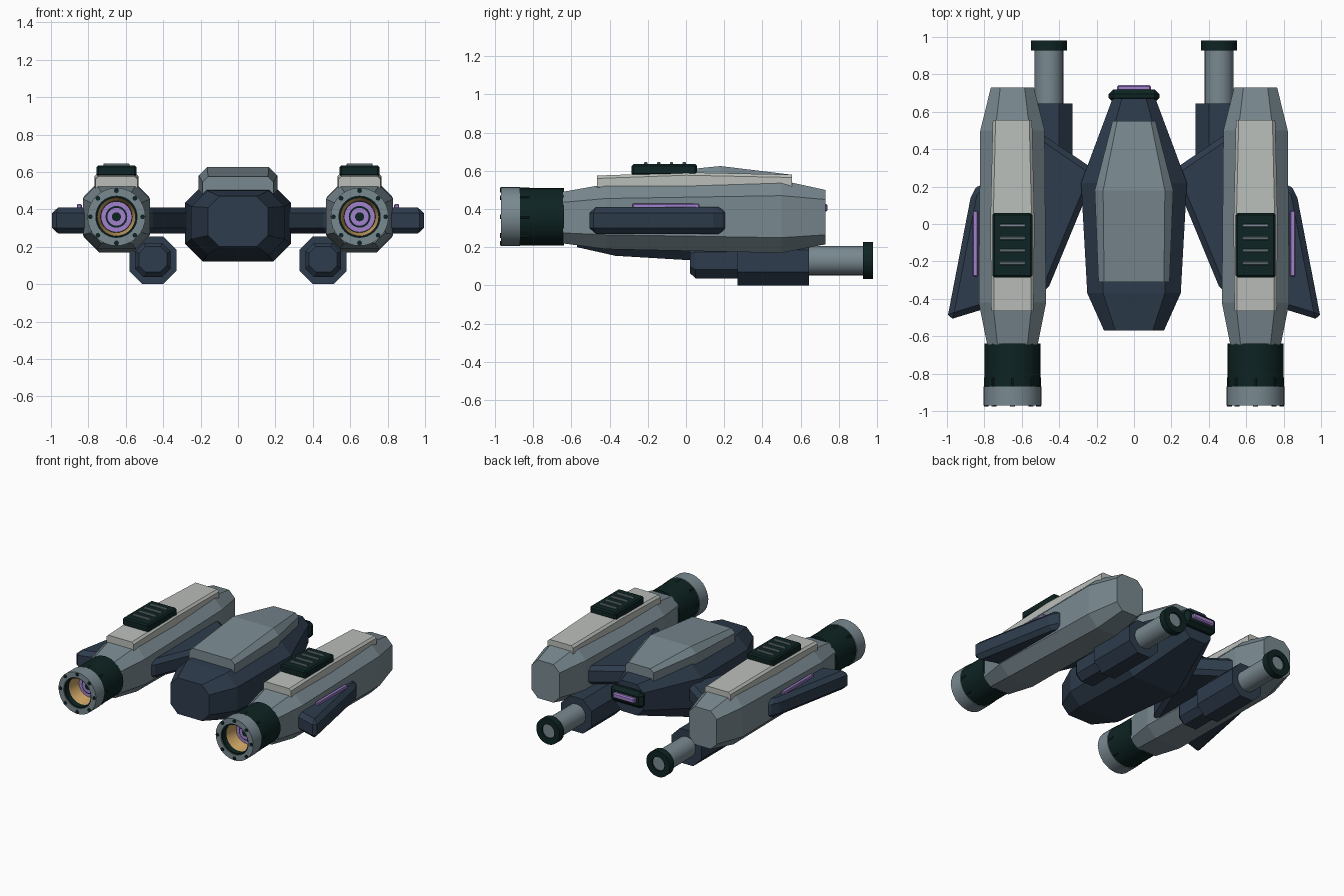
import bpy, bmesh
from math import sin, cos, pi

cube = bpy.data.objects.get("Cube")
if cube:
    bpy.data.objects.remove(cube)


def material(name, *rgb):
    m = bpy.data.materials.new(name)
    m.use_nodes = True
    m.diffuse_color = (*rgb, 1)
    m.node_tree.nodes["Principled BSDF"].inputs["Base Color"].default_value = (*rgb, 1)
    return m


GREY = material("blue grey", 0.19, 0.25, 0.28)
NAVY = material("navy", 0.027, 0.045, 0.074)
PALE = material("pale panel", 0.49, 0.515, 0.485)
DARK = material("dark green", 0.004, 0.017, 0.016)
PURPLE = material("purple glow", 0.36, 0.22, 0.61)
GOLD = material("gold", 0.61, 0.38, 0.13)


def add_object(name, bm, mat, smooth=False, bevel=0):
    bmesh.ops.recalc_face_normals(bm, faces=bm.faces)
    mesh = bpy.data.meshes.new(name)
    bm.to_mesh(mesh)
    bm.free()
    mesh.materials.append(mat)
    ob = bpy.data.objects.new(name, mesh)
    bpy.context.collection.objects.link(ob)
    if bevel:
        mod = ob.modifiers.new("bevel", "BEVEL")
        mod.width = bevel
        mod.segments = 1
    if smooth:
        bpy.ops.object.select_all(action="DESELECT")
        ob.select_set(True)
        bpy.context.view_layer.objects.active = ob
        bpy.ops.object.shade_smooth_by_angle(angle=pi / 6)
    return ob


def skin(name, rings, mat, caps=True, smooth=False, bevel=0):
    """Join rings of points into a tube, with optional end caps."""
    bm = bmesh.new()
    loops = [[bm.verts.new(p) for p in ring] for ring in rings]
    for a, b in zip(loops, loops[1:]):
        n = len(a)
        for i in range(n):
            bm.faces.new((a[i], a[(i + 1) % n], b[(i + 1) % n], b[i]))
    if caps:
        bm.faces.new(loops[0])
        bm.faces.new(loops[-1])
    return add_object(name, bm, mat, smooth, bevel)


def hull(name, x, stations, mat):
    """Loft chamfered rectangles; station = y, half width, bottom, top, chamfer."""
    rings = []
    for y, w, lo, hi, c in stations:
        half = [(w - c, lo), (w, lo + c), (w, hi - c), (w - c, hi)]
        pts = half + [(-u, z) for u, z in reversed(half)]
        rings.append([(x + u, y, z) for u, z in pts])
    return skin(name, rings, mat)


def lathe(name, x, z, profile, mat, caps=True, n=32):
    """Turn a (radius, y) profile around an axis along y."""
    rings = [[(x + r * cos(2 * pi * i / n), y, z + r * sin(2 * pi * i / n))
              for i in range(n)] for r, y in profile]
    return skin(name, rings, mat, caps, True)


def box(name, x, y, z, mat, bevel=0):
    """Box from (low, high) ranges on each axis."""
    rings = [[(x[0], y[0], h), (x[1], y[0], h), (x[1], y[1], h), (x[0], y[1], h)] for h in z]
    return skin(name, rings, mat, bevel=bevel)


def slab(name, side, outline, lo, hi, mat, bevel):
    rings = [[(side * x, y, z) for x, y in outline] for z in (lo, hi)]
    return skin(name, rings, mat, bevel=bevel)


# Central body and its raised upper deck
hull("central_hull", 0, [(-0.57, 0.16, 0.20, 0.47, 0.06), (-0.37, 0.25, 0.155, 0.50, 0.085),
                         (0.22, 0.283, 0.12, 0.53, 0.095), (0.67, 0.115, 0.27, 0.50, 0.05)], NAVY)
hull("upper_deck", 0, [(-0.31, 0.19, 0.42, 0.575, 0.03), (0.18, 0.21, 0.44, 0.625, 0.045),
                       (0.55, 0.115, 0.42, 0.58, 0.025)], GREY)

# Rear light
box("rear_light_frame", (-0.135, 0.135), (0.65, 0.72), (0.345, 0.465), DARK, 0.025)
box("rear_light", (-0.09, 0.09), (0.70, 0.742), (0.387, 0.427), PURPLE, 0.008)

for s, tag in ((1, "left"), (-1, "right")):
    cx, cz = s * 0.65, 0.36

    # Engine nacelle
    hull(tag + "_nacelle", cx, [(-0.645, 0.135, 0.22, 0.49, 0.055), (-0.42, 0.18, 0.19, 0.53, 0.075),
                                (0.5, 0.172, 0.17, 0.55, 0.08), (0.73, 0.115, 0.215, 0.50, 0.05)], GREY)
    hull(tag + "_top_panel", cx, [(-0.465, 0.113, 0.50, 0.575, 0.015), (0, 0.118, 0.50, 0.592, 0.015),
                                  (0.555, 0.105, 0.50, 0.58, 0.015)], PALE)

    # Vent with slats
    box(tag + "_vent", (cx - 0.107, cx + 0.107), (-0.285, 0.058), (0.575, 0.635), DARK, 0.01)
    for i in range(4):
        y = -0.21 + i * 0.067
        box(tag + "_vent_slat", (cx - 0.07, cx + 0.07), (y - 0.009, y + 0.009),
            (0.625, 0.646), GREY, 0.004)

    # Engine nozzle
    lathe(tag + "_nozzle_sleeve", cx, cz, [(0.15, -0.64), (0.15, -0.88), (0.14, -0.88),
                                           (0.115, -0.962), (0.105, -0.962), (0.105, -0.82)], DARK)
    lathe(tag + "_nozzle_ring", cx, cz, [(0.155, -0.87), (0.155, -0.97), (0.113, -0.97),
                                         (0.113, -0.87), (0.155, -0.87)], GREY, False)
    lathe(tag + "_nozzle_liner", cx, cz, [(0.103, -0.92), (0.085, -0.825)], GOLD, False)
    for i, (r, mat) in enumerate(((0.083, PURPLE), (0.058, DARK), (0.048, PURPLE), (0.024, DARK))):
        lathe(tag + "_nozzle_core", cx, cz, [(r, -0.815), (r, -0.83 - i * 0.005)], mat)
    for i in range(8):
        a = i * pi / 4
        lathe(tag + "_nozzle_bolt", cx + 0.14 * cos(a), cz + 0.14 * sin(a),
              [(0.013, -0.82), (0.013, -0.975)], DARK, n=10)

    # Inner strut and outer fin with its light strip
    slab(tag + "_inner_strut", s, [(0.2, 0.28), (0.27, 0.33), (0.52, 0.5), (0.6, 0.45),
                                   (0.55, -0.4), (0.465, -0.36), (0.25, 0.16)], 0.27, 0.41, NAVY, 0.03)
    slab(tag + "_outer_fin", s, [(0.72, 0.22), (0.82, 0.22), (0.868, 0.17),
                                 (1.0, -0.515), (0.82, -0.46), (0.72, -0.44)], 0.27, 0.41, NAVY, 0.03)
    box(tag + "_fin_light", (s * 0.848 - 0.013, s * 0.848 + 0.013), (-0.28, 0.07),
        (0.39, 0.428), PURPLE, 0.004)

    # Rear cannon
    gx, gz = s * 0.455, 0.13
    hull(tag + "_cannon_nose", gx, [(0.02, 0.075, 0.065, 0.20, 0.035), (0.05, 0.095, 0.037, 0.22, 0.045),
                                    (0.4, 0.095, 0.037, 0.22, 0.045)], NAVY)
    hull(tag + "_cannon_body", gx, [(0.27, 0.125, 0.0, 0.255, 0.07), (0.645, 0.125, 0.0, 0.255, 0.07)], NAVY)
    lathe(tag + "_cannon_barrel", gx, gz, [(0.077, 0.6), (0.077, 0.935)], GREY)
    lathe(tag + "_cannon_muzzle", gx, gz, [(0.097, 0.928), (0.097, 0.98), (0.052, 0.98),
                                           (0.052, 0.96)], DARK)
    lathe(tag + "_cannon_bore", gx, gz, [(0.051, 0.95), (0.051, 0.968)], GREY)
